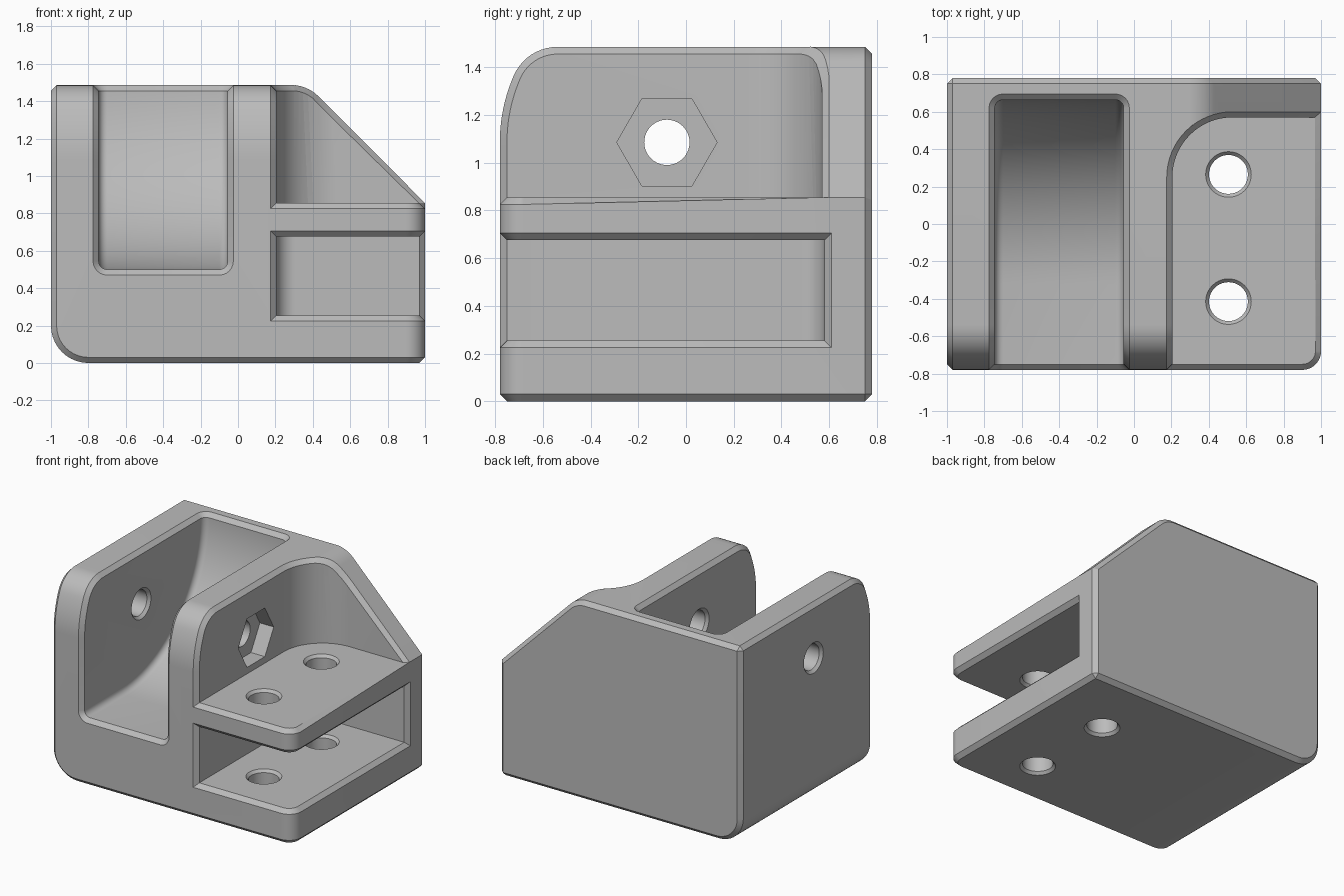
import bpy, bmesh
from math import sin, cos, radians, pi
from mathutils import Vector

if "Cube" in bpy.data.objects:
    bpy.data.objects.remove(bpy.data.objects["Cube"])

grey = bpy.data.materials.new("light_grey")
grey.diffuse_color = (0.5, 0.5, 0.5, 1)
grey.use_nodes = True
grey.node_tree.nodes["Principled BSDF"].inputs["Base Color"].default_value = grey.diffuse_color


def arc(cx, cy, r, a0, a1, n=10):
    """Points on a circular arc, angles in degrees."""
    steps = [radians(a0 + (a1 - a0) * i / n) for i in range(n + 1)]
    return [(cx + r * cos(a), cy + r * sin(a)) for a in steps]


def loft(name, rings):
    """Closed solid through rings of equal length."""
    bm = bmesh.new()
    loops = [[bm.verts.new(p) for p in ring] for ring in rings]
    n = len(loops[0])
    for a, b in zip(loops, loops[1:]):
        for i in range(n):
            j = (i + 1) % n
            bm.faces.new((a[i], a[j], b[j], b[i]))
    bm.faces.new(loops[0])
    bm.faces.new(loops[-1])
    bmesh.ops.recalc_face_normals(bm, faces=bm.faces)
    me = bpy.data.meshes.new(name)
    bm.to_mesh(me)
    bm.free()
    ob = bpy.data.objects.new(name, me)
    bpy.context.collection.objects.link(ob)
    me.materials.append(grey)
    return ob


def prism(name, pts, axis, lo, hi):
    """Extrude a 2D outline along an axis."""
    place = {"x": lambda u, v, t: (t, u, v),
             "y": lambda u, v, t: (u, t, v),
             "z": lambda u, v, t: (u, v, t)}[axis]
    return loft(name, [[place(u, v, t) for u, v in pts] for t in (lo, hi)])


def lathe(name, stations, axis, cu, cv, n=40):
    """Round cutter of varying radius; stations are (position, radius)."""
    rings = []
    for t, r in stations:
        c = [(cu + r * cos(2 * pi * i / n), cv + r * sin(2 * pi * i / n)) for i in range(n)]
        rings.append([(t, u, v) if axis == "x" else (u, v, t) for u, v in c])
    return loft(name, rings)


def boolean(target, tool, op="DIFFERENCE"):
    m = target.modifiers.new("cut", "BOOLEAN")
    m.operation, m.object, m.solver = op, tool, "EXACT"
    bpy.context.view_layer.objects.active = target
    bpy.ops.object.modifier_apply(modifier=m.name)
    bpy.data.objects.remove(tool)


W, D, H = 1.0, 0.78, 1.485
HY, HZ = -0.08, 1.085          # pivot hole centre

# Body: front outline with rounded lower corner and sloping rib
fx = W - (H - 0.855) - 0.2 * 0.41421
front = (arc(-0.8, 0.2, 0.2, 180, 270) + [(W, 0), (W, 0.855)]
         + arc(fx, H - 0.1995, 0.2, 45, 90) + [(-W, H + 0.0005)])
body = prism("bracket_body", front, "y", -1.2, 1.2)

# Side outline: arm noses concentric with the pivot hole
side = ([(-D, -0.5), (D, -0.5), (D, H)] + arc(HY - 0.4583, H - 0.2, 0.2, 90, 156.42)
        + arc(HY, HZ, 0.70, 156.42, 180)[1:])
boolean(body, prism("side_outline", side, "x", -1.5, 1.5), "INTERSECT")

# Rounded front right corner
corner = arc(0.9, -0.68, 0.1, 0, -90) + [(0.9, -1), (1.2, -1), (1.2, -0.68)]
boolean(body, prism("corner_cut", corner, "z", -0.5, 1.6))

# Pockets above and below the upper mounting plate
for z0, z1, y, r in ((0.855, 2, 0.57, 0.32), (0.255, 0.675, 0.58, 0.10)):
    plan = [(0.205, -1.5)] + arc(0.205 + r, y - r, r, 180, 90, 16) + [(1.5, y), (1.5, -1.5)]
    boolean(body, prism("pocket_cut", plan, "z", z0, z1))

# Slot between the arms: floor sweeps up into the back wall
R, X0, X1, F = 0.985, -0.745, -0.055, 0.045
rings = []
quarter = [radians(90 * i / 6) for i in range(7)]
ends = [(X0 + F - F * cos(a), F - F * sin(a)) for a in quarter]
ends += [(X1 - F + F * cos(a), F - F * sin(a)) for a in reversed(quarter)]
for x, d in ends:
    pts = ([(-1.5, 0.5 + d)] + arc(0.665 - R, 0.5 + R, R - d, -90, 0, 24)
           + [(0.665 - d, 2), (-1.5, 2)])
    rings.append([(x, u, v) for u, v in pts])
boolean(body, loft("slot_cut", rings))

# Chamfer all outside edges
bm = bmesh.new()
bm.from_mesh(body.data)
bmesh.ops.remove_doubles(bm, verts=bm.verts, dist=0.0003)
bmesh.ops.dissolve_limit(bm, angle_limit=radians(0.4), verts=bm.verts, edges=bm.edges)
sharp = [e for e in bm.edges if e.is_manifold and e.calc_face_angle_signed(0) > radians(55)]
bmesh.ops.bevel(bm, geom=sharp, offset=0.03, offset_type="OFFSET", segments=1,
                profile=0.5, affect="EDGES", clamp_overlap=False)
bm.to_mesh(body.data)
bm.free()

# Pivot hole with countersunk rims, and hexagonal nut recess
boolean(body, lathe("pivot_cut", [(-1.02, 0.135), (-0.98, 0.095), (-0.765, 0.095),
                                  (-0.725, 0.135), (-0.075, 0.135), (-0.035, 0.095),
                                  (0.4, 0.095)], "x", HY, HZ))
boolean(body, lathe("nut_cut", [(0.09, 0.21), (0.5, 0.21)], "x", HY, HZ, 6))

# Two screw holes through both plates
for y in (0.265, -0.415):
    boolean(body, lathe("screw_cut", [(-0.02, 0.14), (0.02, 0.104), (0.235, 0.104),
                                      (0.275, 0.14), (0.655, 0.14), (0.695, 0.104),
                                      (0.835, 0.104), (0.875, 0.14)], "z", 0.505, y))

# Smooth curved walls, crisp edges
for p in body.data.polygons:
    p.material_index = 0
bpy.ops.object.select_all(action="DESELECT")
body.select_set(True)
bpy.context.view_layer.objects.active = body
bpy.ops.object.shade_smooth_by_angle(angle=radians(25))
